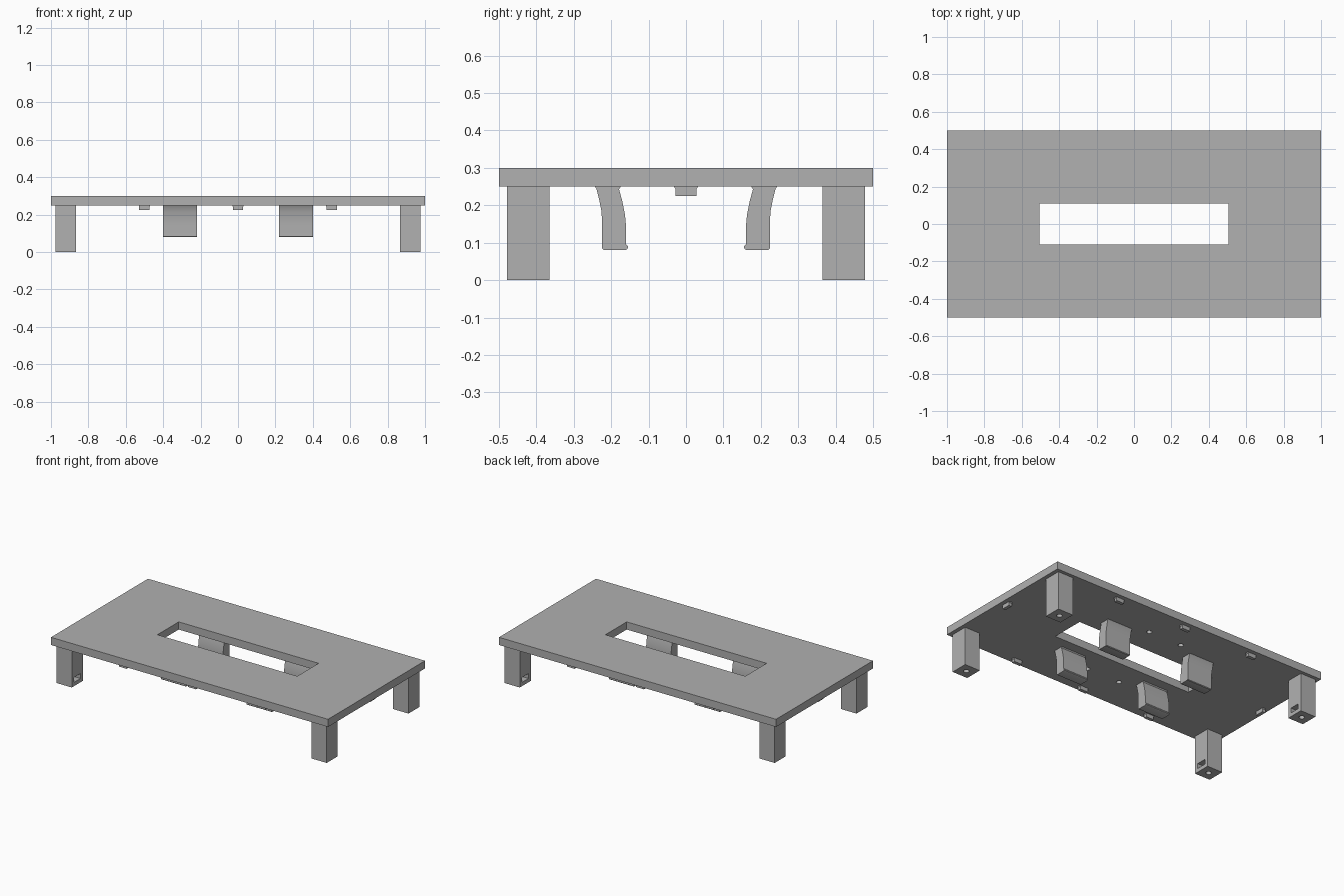
import bpy, bmesh, math
from mathutils import Matrix

cube = bpy.data.objects.get("Cube")
if cube:
    bpy.data.objects.remove(cube, do_unlink=True)

grey = bpy.data.materials.new("plain grey")
grey.use_nodes = True
COLOUR = (0.44, 0.44, 0.44, 1)
grey.diffuse_color = COLOUR
grey.node_tree.nodes["Principled BSDF"].inputs["Base Color"].default_value = COLOUR


def finish(name, bm):
    bmesh.ops.recalc_face_normals(bm, faces=bm.faces)
    mesh = bpy.data.meshes.new(name)
    bm.to_mesh(mesh)
    bm.free()
    mesh.materials.append(grey)
    obj = bpy.data.objects.new(name, mesh)
    bpy.context.collection.objects.link(obj)
    return obj


def box(name, x, y, z):
    """Box from (low, high) pairs on each axis."""
    bm = bmesh.new()
    bmesh.ops.create_cube(bm, size=1)
    for v in bm.verts:
        v.co = [(lo + hi) / 2 + c * (hi - lo) for c, (lo, hi) in zip(v.co, (x, y, z))]
    return finish(name, bm)


def cylinder(name, x, y, z, radius):
    bm = bmesh.new()
    bmesh.ops.create_cone(bm, cap_ends=True, segments=24, radius1=radius, radius2=radius,
                          depth=z[1] - z[0], matrix=Matrix.Translation((x, y, sum(z) / 2)))
    return finish(name, bm)


def select_only(obj):
    bpy.ops.object.select_all(action="DESELECT")
    obj.select_set(True)
    bpy.context.view_layer.objects.active = obj


def cut(obj, cutter):
    mod = obj.modifiers.new("cut", "BOOLEAN")
    mod.operation, mod.solver, mod.object = "DIFFERENCE", "EXACT", cutter
    select_only(obj)
    bpy.ops.object.modifier_apply(modifier=mod.name)
    bpy.data.objects.remove(cutter, do_unlink=True)


def smooth(obj):
    select_only(obj)
    bpy.ops.object.shade_smooth_by_angle(angle=math.radians(35))


def extrude_profile(name, points, x0, x1):
    """Extrude a (y, z) outline along x."""
    bm = bmesh.new()
    face = bm.faces.new([bm.verts.new((x0, y, z)) for y, z in points])
    new = bmesh.ops.extrude_face_region(bm, geom=[face])["geom"]
    bmesh.ops.translate(bm, vec=(x1 - x0, 0, 0),
                        verts=[v for v in new if isinstance(v, bmesh.types.BMVert)])
    return finish(name, bm)


def side(s, word_pos, word_neg):
    return word_pos if s > 0 else word_neg


CORNERS = [(sx, sy) for sx in (-1, 1) for sy in (-1, 1)]

# Flat top with central slot and four blind screw holes underneath
plate = box("table_plate", (-1, 1), (-0.5, 0.5), (0.25, 0.3))
cut(plate, box("slot_cutter", (-0.505, 0.505), (-0.11, 0.11), (0.2, 0.35)))
for sx, sy in CORNERS:
    cut(plate, cylinder("hole_cutter", sx * 0.12, sy * 0.28, (0.2, 0.28), 0.016))

# Curved clip outline: root flare, bowed outer side, inner lip at the foot
CLIP = [(0.245, 0.252), (0.239, 0.243), (0.232, 0.215), (0.226, 0.185), (0.224, 0.15),
        (0.224, 0.084), (0.220, 0.08), (0.162, 0.08), (0.156, 0.084), (0.155, 0.09),
        (0.160, 0.096), (0.160, 0.14), (0.163, 0.175), (0.170, 0.21), (0.179, 0.243),
        (0.173, 0.252)]

for sx, sy in CORNERS:
    where = side(sy, "back", "front") + "_" + side(sx, "left", "right")

    # Leg with bolt hole in the foot and nut slot on the inner face
    xs = sorted((sx * 0.865, sx * 0.975))
    ys = sorted((sy * 0.365, sy * 0.478))
    leg = box(where + "_leg", xs, ys, (0, 0.25))
    cx, cy = sum(xs) / 2, sum(ys) / 2
    cut(leg, cylinder("bolt_cutter", cx, cy, (-0.05, 0.12), 0.017))
    cut(leg, box("nut_cutter", sorted((sx * 0.84, sx * 0.952)),
                 (cy - 0.033, cy + 0.033), (0.025, 0.057)))
    smooth(leg)

    # Spring clip beside the slot
    clip = extrude_profile(where + "_clip", [(sy * y, z) for y, z in CLIP],
                           sx * 0.22, sx * 0.4)
    smooth(clip)


def tab(name, x, y, turned):
    """Small tapered tab under the edge of the plate."""
    outline = [(-0.033, 0.251), (-0.028, 0.244), (-0.028, 0.225),
               (0.028, 0.225), (0.028, 0.244), (0.033, 0.251)]
    obj = extrude_profile(name, outline, -0.011, 0.011)
    turn = Matrix.Rotation(math.radians(90 if turned else 0), 4, "Z")
    obj.data.transform(Matrix.Translation((x, y, 0)) @ turn)


# Tabs along the long edges and at the middle of the short edges
for s in (-1, 1):
    for i, x in enumerate((-0.5, 0, 0.5)):
        tab(f"{side(s, 'back', 'front')}_tab_{i + 1}", x, s * 0.462, True)
    tab(side(s, "left", "right") + "_tab", s * 0.962, 0, False)
